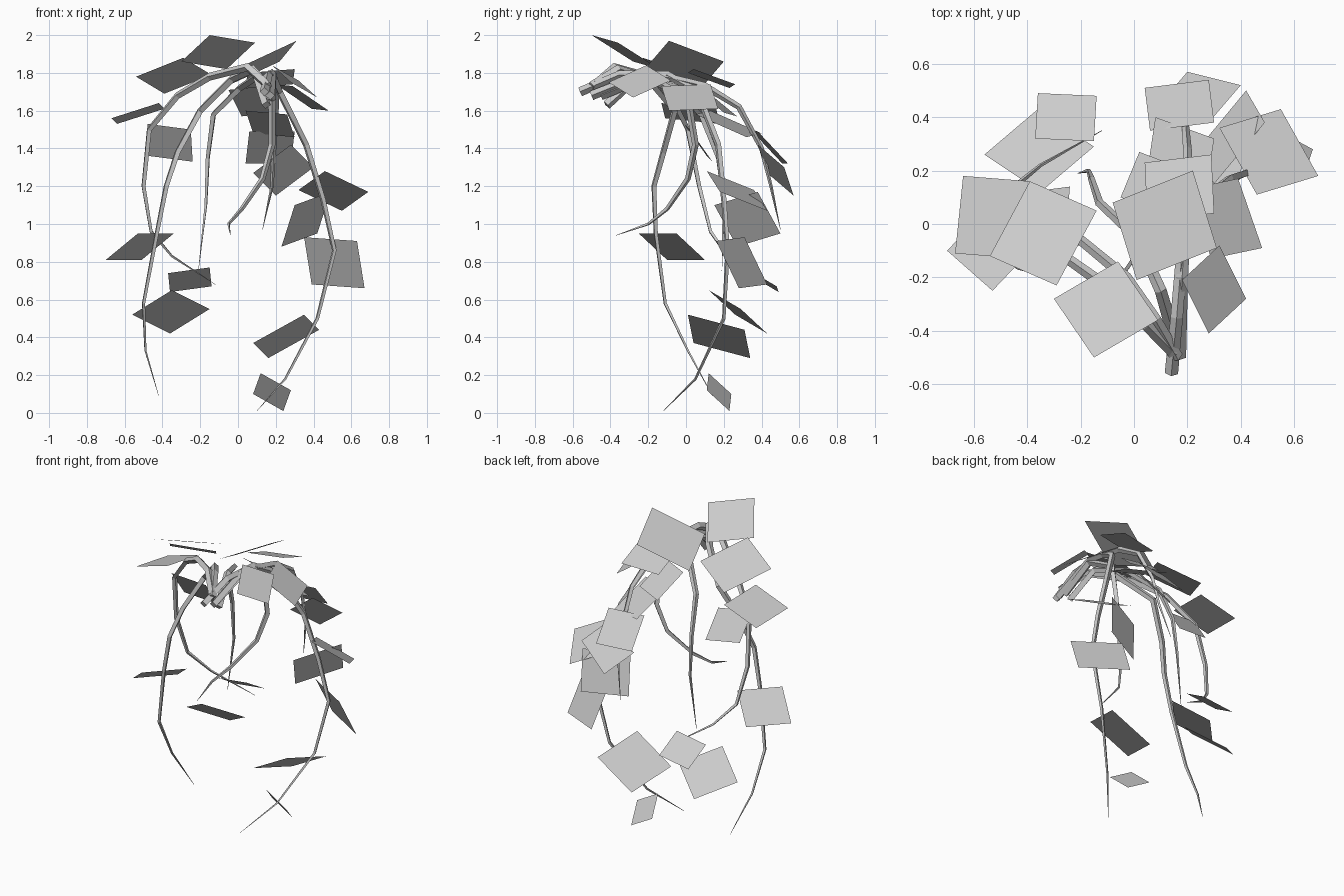
import bpy
from mathutils import Vector

# Remove the default cube only
default_cube = bpy.data.objects.get("Cube")
if default_cube:
    bpy.data.objects.remove(default_cube, do_unlink=True)

# One plain grey for the whole plant
grey = bpy.data.materials.new("plain_grey")
grey.use_nodes = True
colour = (.6, .6, .6, 1)
grey.diffuse_color = colour
grey.node_tree.nodes["Principled BSDF"].inputs["Base Color"].default_value = colour


def add_object(name, data):
    """Link new data to the scene under a plain name and colour it grey."""
    data.materials.append(grey)
    part = bpy.data.objects.new(name, data)
    bpy.context.scene.collection.objects.link(part)
    return part


def vine(name, *path, thickness=.025):
    """Faceted stem that follows the path and tapers to a point."""
    curve = bpy.data.curves.new(name, "CURVE")
    curve.dimensions = "3D"
    curve.bevel_depth = thickness
    curve.bevel_resolution = 0
    curve.use_fill_caps = True
    spline = curve.splines.new("POLY")
    spline.points.add(len(path) - 1)
    last = len(path) - 1
    for index, (point, place) in enumerate(zip(spline.points, path)):
        point.co = (*place, 1)
        point.radius = max(.04, (1 - index / last) ** .6)
    stem = add_object(name, curve)
    # Turn the curve into a flat shaded mesh
    bpy.ops.object.select_all(action="DESELECT")
    stem.select_set(True)
    bpy.context.view_layer.objects.active = stem
    bpy.ops.object.convert(target="MESH")
    for face in stem.data.polygons:
        face.use_smooth = False


def leaf(name, side, corner, other_side):
    """Flat four-sided leaf card; the last corner completes the parallelogram."""
    side, corner, other_side = map(Vector, (side, corner, other_side))
    corners = [side, corner, other_side, side + other_side - corner]
    # Keep the upper surface facing up
    if (corner - side).cross(other_side - corner).z < 0:
        corners.reverse()
    mesh = bpy.data.meshes.new(name)
    mesh.from_pydata(corners, [], [tuple(range(len(corners)))])
    add_object(name, mesh)


# Vines: all spring from the front of the crown, arch over and hang down
vine("right_front_vine", (.16, -.5, 1.73), (.08, -.36, 1.82), (-.03, -.2, 1.77),
     (-.2, -.06, 1.6), (-.32, -.12, 1.38), (-.38, -.17, 1.2), (-.43, -.16, .95),
     (-.5, -.11, .58), (-.49, .01, .33), (-.42, .14, .09))
vine("left_long_vine", (.14, -.56, 1.7), (.16, -.35, 1.79), (.18, -.1, 1.79),
     (.22, .06, 1.7), (.36, .17, 1.42), (.45, .2, 1.13), (.51, .22, .86),
     (.42, .2, .5), (.25, .05, .18), (.1, -.12, .01))
vine("right_back_vine", (.15, -.48, 1.74), (.05, -.38, 1.83), (-.15, -.2, 1.78),
     (-.32, -.08, 1.68), (-.47, .01, 1.5), (-.5, .07, 1.2), (-.46, .13, .96),
     (-.35, .22, .83), (-.12, .35, .68))
vine("middle_right_vine", (.15, -.42, 1.63), (.1, -.25, 1.78), (.01, -.05, 1.72),
     (-.13, .08, 1.58), (-.16, .17, 1.35), (-.17, .2, 1.1), (-.21, .19, .75))
vine("curling_vine", (.16, -.45, 1.68), (.18, -.2, 1.78), (.18, .01, 1.66),
     (.18, .05, 1.42), (.13, .01, 1.24), (.02, -.1, 1.08), (-.05, -.2, 1.),
     (-.04, -.37, .94))
vine("back_vine", (.17, -.5, 1.68), (.18, -.2, 1.8), (.2, .1, 1.73),
     (.2, .28, 1.62), (.19, .4, 1.4), (.18, .45, 1.2), (.13, .5, .97))

# Crown leaves
leaf("crown_front_leaf", (-.15, -.5, 2.), (.09, -.36, 1.96), (-.06, -.14, 1.82))
leaf("crown_top_leaf", (.22, .2, 1.86), (.31, -.09, 1.97), (.01, -.21, 1.83))
leaf("crown_back_leaf", (.04, .23, 1.72), (.29, .26, 1.74), (.3, .04, 1.82))
leaf("crown_right_leaf", (-.54, -.12, 1.78), (-.29, -.23, 1.88), (-.14, .05, 1.79))
leaf("crown_far_right_leaf", (-.64, .18, 1.53), (-.39, .16, 1.61), (-.42, -.13, 1.64))
leaf("crown_left_front_leaf", (.28, -.41, 1.75), (.18, -.21, 1.84), (.32, -.08, 1.76))
leaf("crown_left_leaf", (.29, -.13, 1.73), (.48, -.09, 1.6), (.39, .17, 1.61))
leaf("crown_inner_leaf", (-.05, .1, 1.71), (.02, .27, 1.57), (.2, .2, 1.59))

# Leaves down the back vine
leaf("back_upper_leaf", (.3, .32, 1.46), (.08, .4, 1.48), (.04, .13, 1.6))
leaf("back_middle_leaf", (.04, .51, 1.32), (.28, .54, 1.32), (.3, .38, 1.49))
leaf("back_lower_leaf", (.2, .57, 1.15), (.4, .52, 1.3), (.28, .38, 1.42))

# Leaves down the left vine
leaf("left_upper_leaf", (.32, .36, 1.18), (.55, .43, 1.07), (.69, .18, 1.17))
leaf("left_inner_leaf", (.3, .15, 1.1), (.49, .38, 1.17), (.42, .5, .95))
leaf("left_middle_leaf", (.35, .31, .93), (.63, .16, .91), (.67, .28, .66))
leaf("left_lower_leaf", (.08, .04, .37), (.35, .01, .52), (.43, .31, .44))
leaf("left_tip_leaf", (.12, .12, .21), (.28, .11, .12), (.24, .23, .01))

# Leaves down the right vines
leaf("right_upper_leaf", (-.48, -.01, 1.53), (-.25, .02, 1.5), (-.24, .14, 1.33))
leaf("right_middle_leaf", (-.7, -.1, .81), (-.53, -.25, .95), (-.34, -.05, .95))
leaf("right_tip_leaf", (-.36, .49, .64), (-.14, .48, .67), (-.15, .31, .77))
leaf("right_lower_leaf", (-.56, .26, .52), (-.36, .43, .42), (-.15, .29, .55))
